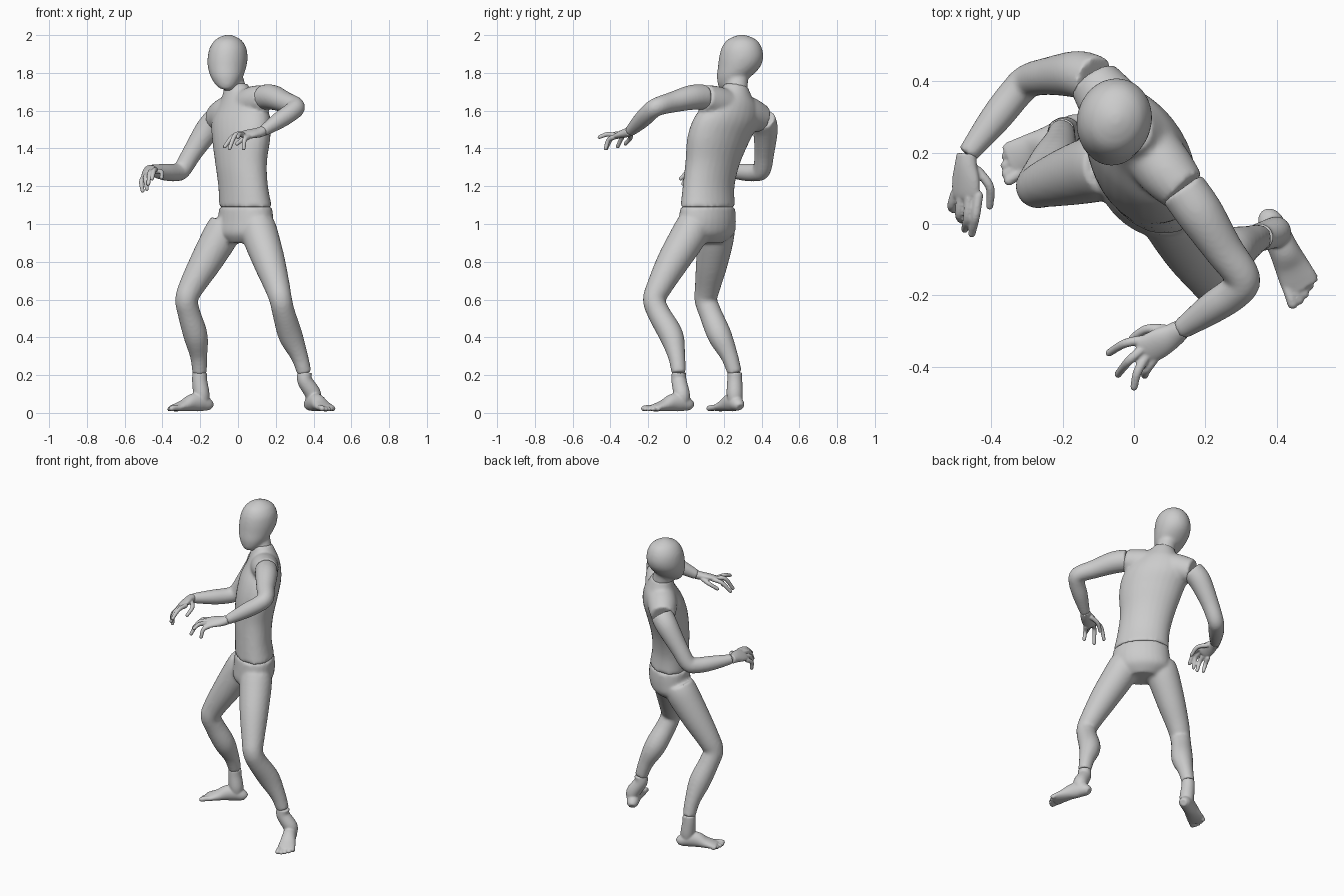
import bpy, bmesh, math
from mathutils import Vector as V

UP = V((0, 0, 1))


def catmull(a, b, c, d, t):
    return [0.5 * (2 * q + (r - p) * t + (2 * p - 5 * q + 4 * r - s) * t * t
                   + (3 * q - p - 3 * r + s) * t ** 3) for p, q, r, s in zip(a, b, c, d)]


def loft(bm, ctrl, side=(0, 0, 1), flat=False, dome=False, steps=6, n=28):
    """Elliptical tube through (x, y, z, half width, half depth) stations."""
    ctrl = [c if len(c) == 5 else (*c, c[3]) for c in ctrl]
    s0, s1 = side if isinstance(side[0], tuple) else (side, side)
    s0, s1 = V(s0).normalized(), V(s1).normalized()
    p = [ctrl[0], *ctrl, ctrl[-1]]
    st = [catmull(*p[i:i + 4], k / steps) for i in range(len(ctrl) - 1) for k in range(steps)]
    st.append(list(ctrl[-1]))
    rings = []
    for i, c in enumerate(st):
        t = (V(st[min(i + 1, len(st) - 1)][:3]) - V(st[max(i - 1, 0)][:3])).normalized()
        s = s0.lerp(s1, i / (len(st) - 1)).normalized()
        if flat:
            f = UP.cross(s).normalized()
        else:
            f = t.cross(s).normalized()
            s = f.cross(t)
        rings.append((V(c[:3]), s, f, c[3], c[4], t))
    if dome:
        def cap(r, sg):
            return [(r[0] + r[5] * sg * min(r[3], r[4]) * math.sin(a), r[1], r[2],
                     r[3] * math.cos(a), r[4] * math.cos(a), r[5]) for a in (0.5, 1.0, 1.4)]
        rings = cap(rings[0], -1)[::-1] + rings + cap(rings[-1], 1)
    loops = []
    for c, s, f, w, d, t in rings:
        loops.append([bm.verts.new(c + s * w * math.cos(2 * math.pi * k / n)
                                   + f * d * math.sin(2 * math.pi * k / n)) for k in range(n)])
    for a, b in zip(loops, loops[1:]):
        for k in range(n):
            bm.faces.new((a[k], a[(k + 1) % n], b[(k + 1) % n], b[k]))
    bm.faces.new(loops[0][::-1])
    bm.faces.new(loops[-1])


def part(name, lofts, voxel=0.01, smooth=5):
    """Fuse several lofts into one smooth skin."""
    bm = bmesh.new()
    for args, kw in lofts:
        loft(bm, args, **kw)
    bmesh.ops.recalc_face_normals(bm, faces=bm.faces)
    me = bpy.data.meshes.new(name)
    bm.to_mesh(me)
    bm.free()
    ob = bpy.data.objects.new(name, me)
    bpy.context.collection.objects.link(ob)
    r = ob.modifiers.new("fuse", 'REMESH')
    r.mode, r.voxel_size, r.use_smooth_shade = 'VOXEL', voxel, True
    s = ob.modifiers.new("relax", 'SMOOTH')
    s.factor, s.iterations = 0.5, smooth
    return ob


# head and neck, turned slightly to one side
face = dict(side=(0.97, -0.25, 0), flat=True)
part("head", [
    ([(-.062, .205, 1.712, .025, .025), (-.062, .222, 1.735, .055, .052),
      (-.06, .253, 1.78, .085, .09), (-.058, .28, 1.83, .101, .112),
      (-.055, .292, 1.88, .105, .118), (-.053, .295, 1.93, .097, .108),
      (-.052, .296, 1.97, .073, .083), (-.052, .296, 1.993, .038, .042),
      (-.052, .296, 2.001, .012, .012)], face),
    ([(-.01, .265, 1.70, .064), (-.022, .27, 1.75, .058), (-.045, .28, 1.82, .058)], face)])

# torso with shoulder bar
part("torso", [
    ([(.04, .115, 1.09, .165, .115), (.027, .12, 1.2, .156, .108), (.017, .14, 1.32, .162, .114),
      (.018, .172, 1.45, .188, .124), (.015, .215, 1.55, .195, .122), (.01, .25, 1.63, .155, .098),
      (0, .262, 1.685, .095, .078), (-.012, .266, 1.735, .062, .062)],
     dict(side=((.67, -.74, 0), (.255, -.33, .08)), flat=True)),
    ([(-.115, .405, 1.555, .072), (-.06, .33, 1.585, .088), (.02, .24, 1.62, .085),
      (.09, .15, 1.65, .082), (.14, .095, 1.67, .068)], {})])

# pelvis and both legs
hip = (.67, -.74, 0)
leg = dict(side=hip)
part("hips_and_legs", [
    ([(.04, .115, 1.09, .165, .115), (.04, .113, 1.02, .172, .122), (.03, .11, .95, .165, .118),
      (.025, .105, .90, .10, .08)], dict(side=hip, flat=True)),
    ([(-.06, .165, 1.0, .09), (-.09, .16, .94, .096), (-.17, .138, .80, .085), (-.245, .115, .67, .068),
      (-.272, .105, .60, .06), (-.26, .128, .53, .06), (-.225, .178, .41, .064),
      (-.208, .23, .30, .046), (-.203, .258, .21, .038)], leg),
    ([(.105, .04, 1.0, .09), (.118, .015, .94, .096), (.165, -.07, .80, .085), (.207, -.14, .67, .068),
      (.226, -.168, .60, .06), (.242, -.145, .53, .06), (.278, -.078, .41, .064),
      (.325, -.05, .30, .046), (.352, -.038, .21, .038)], leg)])

# arms
part("left_arm", [([(.135, .10, 1.672, .066), (.185, .03, 1.67, .066), (.25, -.07, 1.645, .055),
                    (.305, -.15, 1.622, .049), (.285, -.19, 1.595, .048), (.22, -.235, 1.55, .045),
                    (.13, -.297, 1.49, .029)], {})], 0.008)
part("right_arm", [([(-.11, .405, 1.555, .068), (-.16, .42, 1.50, .066), (-.24, .415, 1.38, .053),
                     (-.295, .402, 1.29, .048), (-.33, .37, 1.273, .047), (-.39, .295, 1.275, .044),
                     (-.468, .195, 1.285, .029)], {})], 0.008)


# hands: palm, then fingers listed from thumb to little
def hand(name, across, palm, fingers):
    fs = [([(*p, r) for p, r in zip(f, (.014, .0125, .0105))], dict(side=(.3, .2, 1), dome=True, n=16))
          for f in fingers]
    part(name, [(palm, dict(side=across))] + fs, 0.004, 4)


hand("left_hand", (.045, -.055, -.02),
     [(.133, -.295, 1.492, .029, .027), (.105, -.315, 1.483, .036, .024), (.07, -.335, 1.478, .043, .021),
      (.035, -.355, 1.47, .042, .017), (.022, -.362, 1.466, .034, .012)],
     [[(.085, -.295, 1.475), (.035, -.295, 1.455), (-.005, -.32, 1.425)],
      [(.03, -.325, 1.475), (-.025, -.335, 1.465), (-.07, -.362, 1.41)],
      [(.025, -.35, 1.475), (-.015, -.385, 1.47), (-.045, -.422, 1.40)],
      [(.035, -.37, 1.468), (.01, -.415, 1.475), (.0, -.458, 1.46)],
      [(.055, -.38, 1.46), (.035, -.41, 1.445), (.03, -.425, 1.40)]])
hand("right_hand", (-.07, -.005, -.045),
     [(-.469, .197, 1.285, .029, .027), (-.472, .165, 1.285, .034, .024), (-.472, .125, 1.28, .043, .021),
      (-.472, .085, 1.272, .043, .017), (-.47, .07, 1.268, .035, .012)],
     [[(-.44, .15, 1.28), (-.405, .105, 1.275), (-.405, .05, 1.245)],
      [(-.437, .08, 1.288), (-.445, .02, 1.282), (-.455, -.028, 1.24)],
      [(-.462, .075, 1.28), (-.468, .015, 1.265), (-.475, -.015, 1.212)],
      [(-.485, .075, 1.262), (-.49, .025, 1.24), (-.482, .01, 1.185)],
      [(-.502, .085, 1.245), (-.512, .05, 1.22), (-.505, .04, 1.175)]])


# feet: instep, ankle column and five toes
def foot(name, heel, toe, ankle, medial):
    h = V((*heel, 0))
    d = (V((*toe, 0)) - h).normalized()
    s = UP.cross(d) * medial

    def at(u, v, z):
        return tuple(h + d * u + s * v + UP * z)
    body = [(*at(u, v, (top + .008) / 2), w, (top - .008) / 2) for u, v, w, top in (
        (-.033, 0, .02, .05), (-.015, 0, .034, .075), (.03, 0, .04, .105), (.08, 0, .042, .10),
        (.13, 0, .048, .07), (.175, 0, .053, .05), (.20, 0, .05, .04))]
    col = [(*ankle, .215, .038), (*ankle, .17, .04), (*at(.025, 0, .10), .043), (*at(.02, 0, .05), .036)]
    toes = []
    for i in range(5):
        v, r, e = .04 - .02 * i, (.0155 if i == 0 else .0115), .243 - .003 * i * i
        toes.append(([(*at(.17, v * .9, .028), r), (*at(.205 - .002 * i * i, v, .027), r),
                      (*at(e - r, v * 1.08, .008 + r), r)], dict(dome=True, n=16)))
    part(name, [(body, dict(side=tuple(s))), (col, dict(side=tuple(s)))] + toes, 0.005, 6)


foot("left_foot", (.386, .0), (.488, -.213), (.354, -.037), -1)
foot("right_foot", (-.172, .27), (-.372, .16), (-.203, .258), 1)
